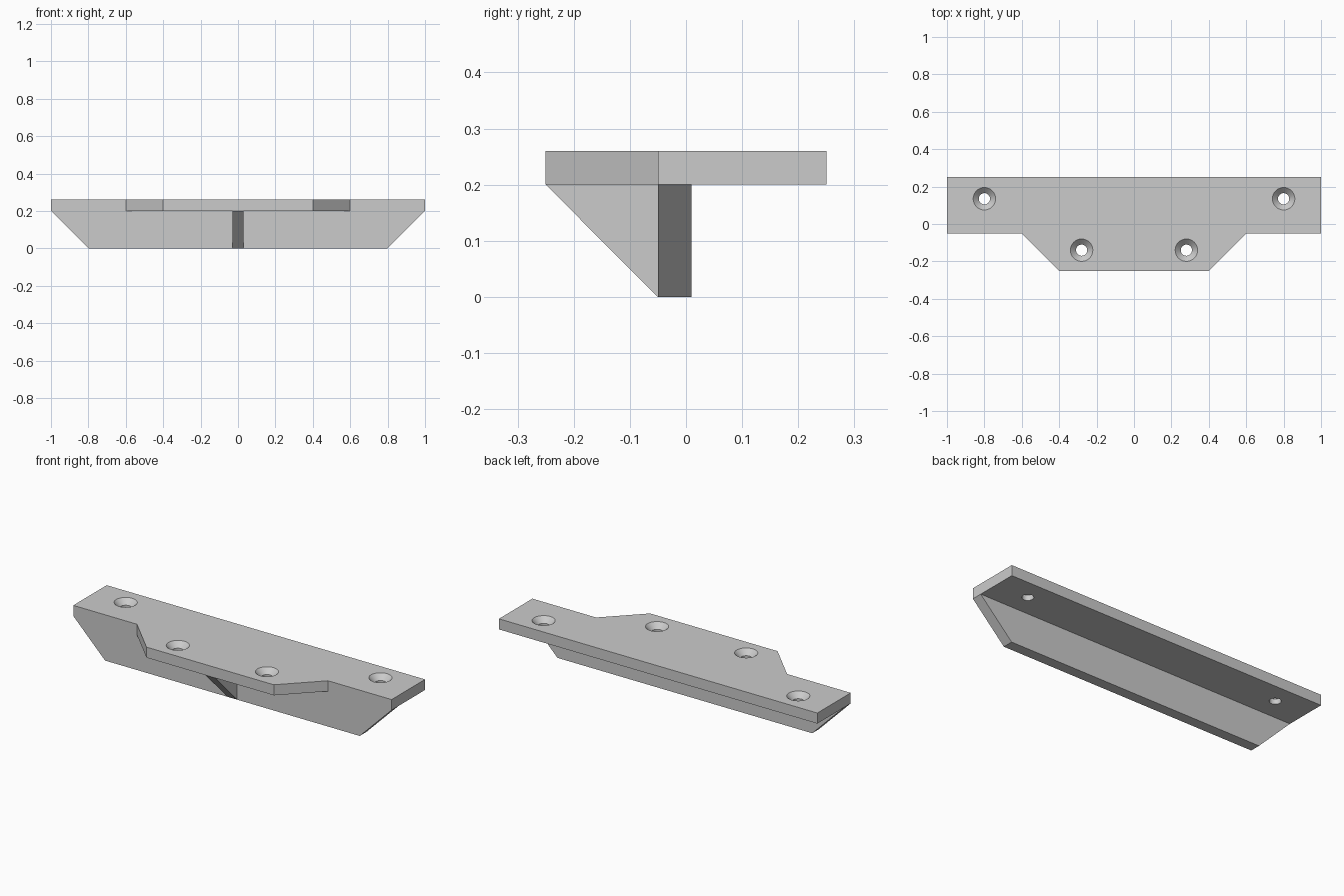
import bpy
import bmesh
import math
from mathutils import Vector

cube = bpy.data.objects.get("Cube")
if cube:
    bpy.data.objects.remove(cube, do_unlink=True)

grey = bpy.data.materials.new("light grey")
grey.use_nodes = True
colour = (0.6, 0.6, 0.6, 1)
grey.diffuse_color = colour
grey.node_tree.nodes["Principled BSDF"].inputs["Base Color"].default_value = colour


def prism(name, points, direction):
    """Extrude a flat outline along a direction."""
    bm = bmesh.new()
    face = bm.faces.new([bm.verts.new(p) for p in points])
    ext = bmesh.ops.extrude_face_region(bm, geom=[face])
    verts = [v for v in ext["geom"] if isinstance(v, bmesh.types.BMVert)]
    bmesh.ops.translate(bm, verts=verts, vec=Vector(direction))
    return finish(name, bm)


def finish(name, bm):
    bmesh.ops.recalc_face_normals(bm, faces=bm.faces)
    mesh = bpy.data.meshes.new(name)
    bm.to_mesh(mesh)
    bm.free()
    mesh.materials.append(grey)
    obj = bpy.data.objects.new(name, mesh)
    bpy.context.collection.objects.link(obj)
    return obj


BOTTOM, TOP = 0.2, 0.26
HOLE, SINK = 0.03, 0.06
SEGMENTS = 32

# Top plate with a tapered front tab
half = [(1, 0.25), (1, -0.05), (0.6, -0.05), (0.4, -0.25)]
outline = half + [(-x, y) for x, y in reversed(half)]
plate = prism("top_plate", [(x, y, BOTTOM) for x, y in outline], (0, 0, TOP - BOTTOM))

# Countersunk screw holes: straight bore opening into a cone
bm = bmesh.new()
profile = [(HOLE, BOTTOM - 0.05), (HOLE, TOP - 0.03), (SINK, TOP), (SINK, TOP + 0.05)]
for cx, cy in [(0.8, 0.135), (-0.8, 0.135), (0.28, -0.14), (-0.28, -0.14)]:
    rings = []
    for r, z in profile:
        angles = [math.tau * i / SEGMENTS for i in range(SEGMENTS)]
        rings.append([bm.verts.new((cx + r * math.cos(a), cy + r * math.sin(a), z))
                      for a in angles])
    for low, high in zip(rings, rings[1:]):
        for i in range(SEGMENTS):
            j = (i + 1) % SEGMENTS
            bm.faces.new((low[i], low[j], high[j], high[i]))
    bm.faces.new(rings[0])
    bm.faces.new(rings[-1])
cutter = finish("hole_cutter", bm)

cut = plate.modifiers.new("screw_holes", "BOOLEAN")
cut.object = cutter
cut.operation = "DIFFERENCE"
cut.solver = "EXACT"
bpy.context.view_layer.objects.active = plate
plate.select_set(True)
bpy.ops.object.modifier_apply(modifier=cut.name)
bpy.data.objects.remove(cutter, do_unlink=True)
bpy.ops.object.shade_smooth_by_angle(angle=math.radians(30))

# Upright web with slanted ends
web = [(-1, BOTTOM), (-0.8, 0), (0.8, 0), (1, BOTTOM)]
prism("upright_web", [(x, -0.05, z) for x, z in web], (0, 0.06, 0))

# Triangular rib bracing the tab against the web
rib = [(-0.25, BOTTOM), (-0.05, 0), (-0.05, BOTTOM)]
prism("centre_rib", [(-0.03, y, z) for y, z in rib], (0.06, 0, 0))
